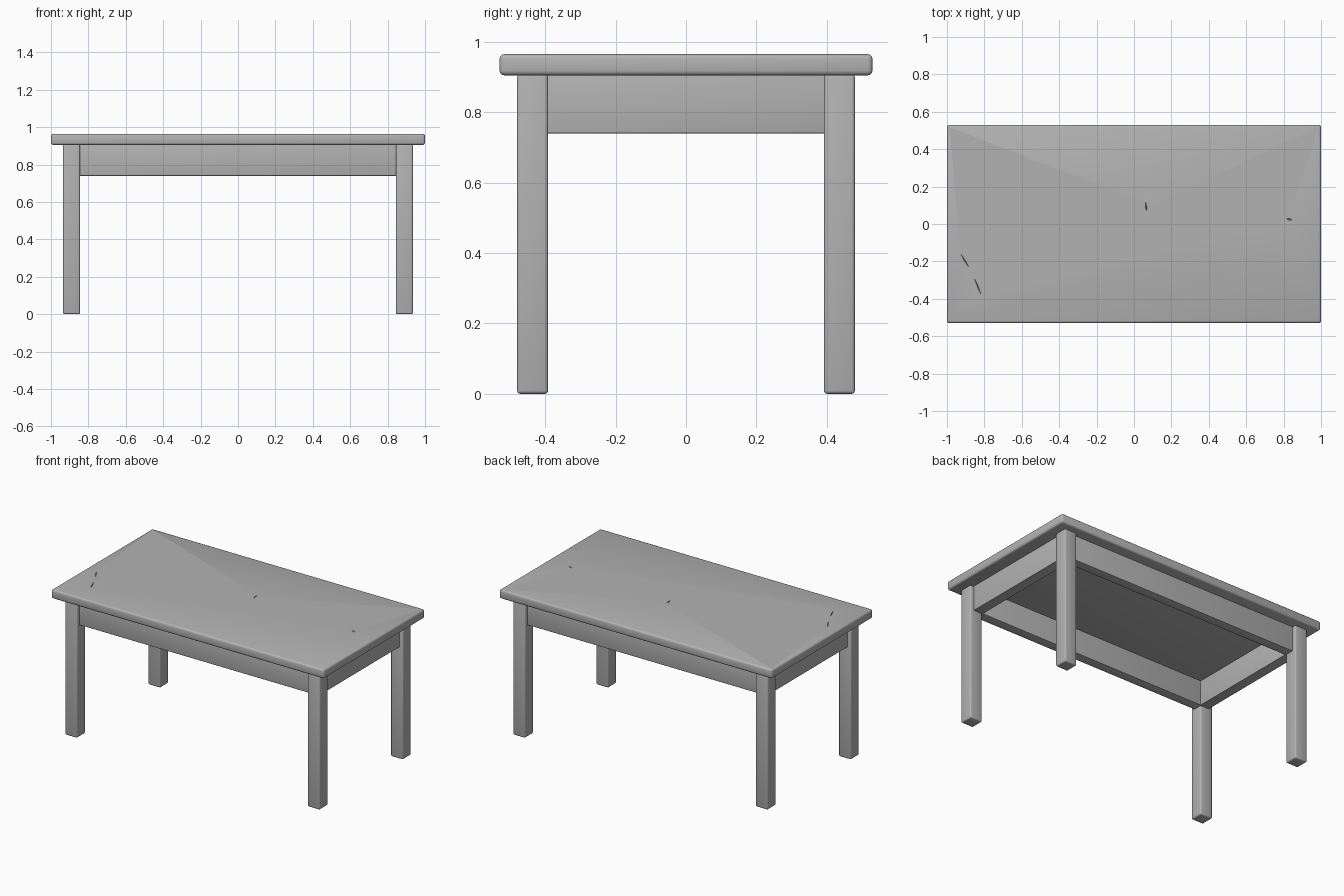
import bpy
import math

cube = bpy.data.objects.get("Cube")
if cube:
    bpy.data.objects.remove(cube, do_unlink=True)

grey = bpy.data.materials.new("plain grey")
grey.use_nodes = True
grey.diffuse_color = (0.45, 0.45, 0.45, 1)
grey.node_tree.nodes["Principled BSDF"].inputs["Base Color"].default_value = (0.45, 0.45, 0.45, 1)


def box(name, low, high, bevel=0.0):
    """Box between two corners, with softly rounded edges."""
    bpy.ops.mesh.primitive_cube_add(
        size=1, location=[(a + b) / 2 for a, b in zip(low, high)])
    ob = bpy.context.object
    ob.name = name
    ob.scale = [b - a for a, b in zip(low, high)]
    bpy.ops.object.transform_apply(location=False, rotation=False, scale=True)
    ob.data.materials.append(grey)
    if bevel:
        mod = ob.modifiers.new("soft edges", 'BEVEL')
        mod.width = bevel
        mod.segments = 3
        bpy.ops.object.modifier_apply(modifier=mod.name)
        bpy.ops.object.shade_smooth_by_angle(angle=math.radians(40))
    return ob


LEG_TOP, APRON_BOTTOM, TOP = 0.908, 0.74, 0.965

# Table top
table_top = box("table_top", (-1, -0.53, 0.905), (1, 0.53, TOP), 0.013)


def scratch(start, end, width, depth):
    """Cut a narrow V-shaped groove into the table top."""
    dx, dy = end[0] - start[0], end[1] - start[1]
    bpy.ops.mesh.primitive_cone_add(
        vertices=4, radius1=1, radius2=0, depth=2,
        location=((start[0] + end[0]) / 2, (start[1] + end[1]) / 2, TOP),
        rotation=(math.pi, 0, math.atan2(dy, dx)))
    cutter = bpy.context.object
    cutter.name = "scratch_cutter"
    cutter.scale = (math.hypot(dx, dy) / 2, width, depth)
    cutter.hide_render = True
    mod = table_top.modifiers.new("scratch", 'BOOLEAN')
    mod.operation = 'DIFFERENCE'
    mod.solver = 'EXACT'
    mod.object = cutter
    bpy.context.view_layer.objects.active = table_top
    bpy.ops.object.modifier_apply(modifier=mod.name)
    bpy.data.objects.remove(cutter, do_unlink=True)


# Worn marks on the top
scratch((0.06, 0.14), (0.07, 0.04), 0.008, 0.012)
scratch((-0.95, -0.12), (-0.86, -0.27), 0.006, 0.006)
scratch((-0.87, -0.25), (-0.8, -0.42), 0.006, 0.006)
scratch((0.8, 0.03), (0.86, 0.02), 0.012, 0.008)

# Four square legs and the aprons recessed between them
for sx, x_name in ((-1, "right"), (1, "left")):
    for sy, y_name in ((-1, "front"), (1, "back")):
        x, y = sx * 0.89, sy * 0.436
        box(f"{y_name}_{x_name}_leg", (x - 0.045, y - 0.044, 0),
            (x + 0.045, y + 0.044, LEG_TOP), 0.009)
    x = sx * 0.875
    box(f"{x_name}_apron", (x - 0.034, -0.45, APRON_BOTTOM),
        (x + 0.034, 0.45, LEG_TOP), 0.003)

for sy, y_name in ((-1, "front"), (1, "back")):
    y = sy * 0.42
    box(f"{y_name}_apron", (-0.9, y - 0.032, APRON_BOTTOM),
        (0.9, y + 0.032, LEG_TOP), 0.003)
